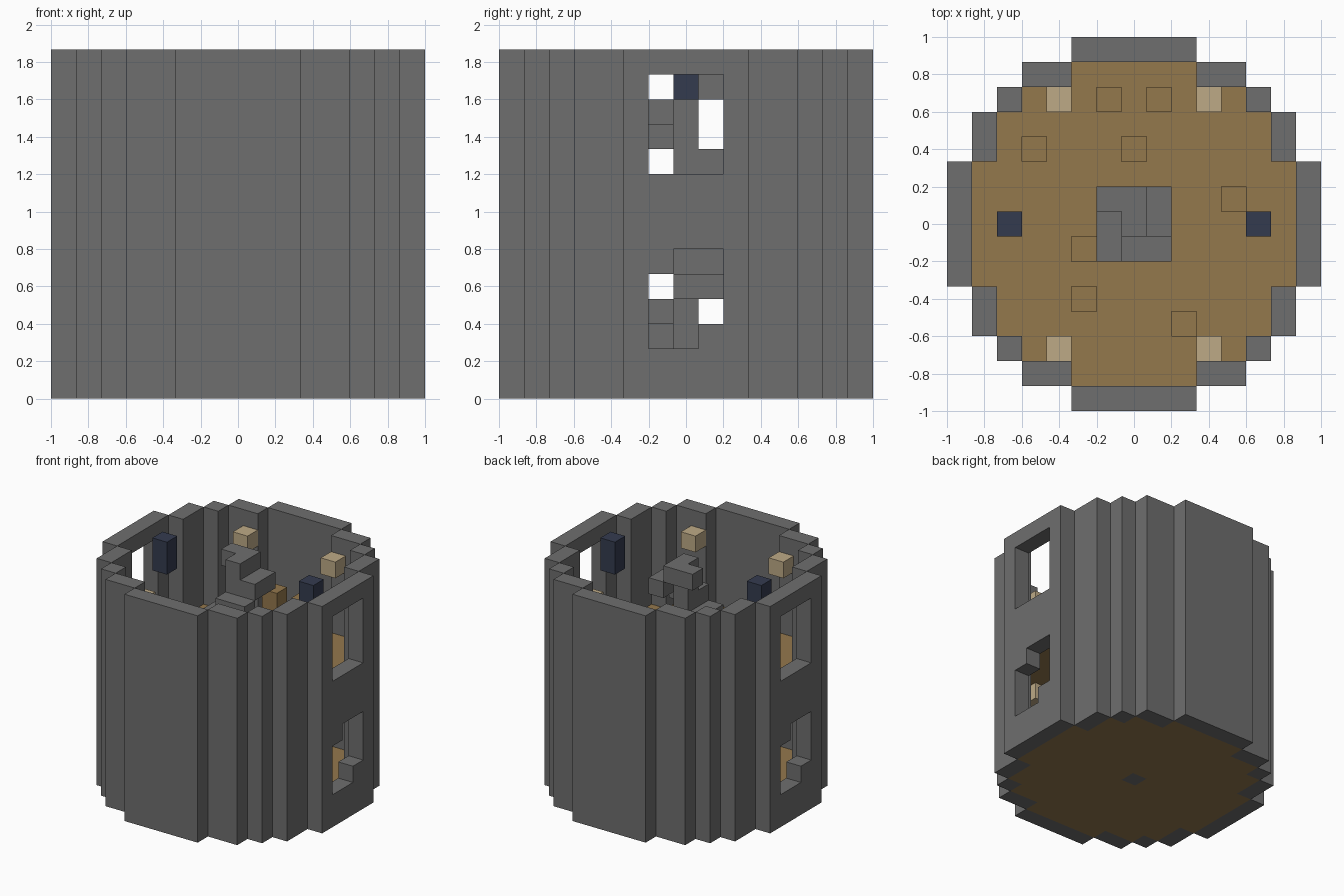
import bpy, bmesh
from math import radians
from mathutils import Vector
from itertools import product

if "Cube" in bpy.data.objects:
    bpy.data.objects.remove(bpy.data.objects["Cube"], do_unlink=True)

U = 2 / 15      # block size
STOREY = 7      # blocks per storey
HEIGHT = 2 * STOREY


def material(name, rgb):
    m = bpy.data.materials.new(name)
    m.use_nodes = True
    m.diffuse_color = (*rgb, 1)
    m.node_tree.nodes["Principled BSDF"].inputs["Base Color"].default_value = (*rgb, 1)
    return m


STONE = material("grey stone", (0.156, 0.156, 0.156))
WOOD = material("brown wood", (0.296, 0.188, 0.073))
LAMP = material("pale tan", (0.51, 0.4, 0.24))
NAVY = material("dark navy", (0.034, 0.044, 0.078))


def box(xs, ys, zs):
    """Set of block cells filling three ranges."""
    return set(product(xs, ys, zs))


def build(name, cells, mat):
    """Skin a set of block cells, keeping only the exposed faces."""
    bm = bmesh.new()
    verts = {}
    for cell in cells:
        for axis, side in product(range(3), (-1, 1)):
            near = list(cell)
            near[axis] += side
            if tuple(near) in cells:
                continue
            ring = []
            for a, b in ((-1, -1), (1, -1), (1, 1), (-1, 1)):
                p = [2 * cell[0], 2 * cell[1], 2 * cell[2] + 1]
                p[axis] += side
                p[(axis + 1) % 3] += a
                p[(axis + 2) % 3] += b
                key = tuple(p)
                if key not in verts:
                    verts[key] = bm.verts.new(Vector(p) * U / 2)
                ring.append(verts[key])
            bm.faces.new(ring if side > 0 else ring[::-1])
    # Merge coplanar block faces into clean panels
    bmesh.ops.dissolve_limit(bm, angle_limit=radians(1), verts=bm.verts[:], edges=bm.edges[:])
    mesh = bpy.data.meshes.new(name)
    bm.to_mesh(mesh)
    bm.free()
    mesh.materials.append(mat)
    obj = bpy.data.objects.new(name, mesh)
    bpy.context.collection.objects.link(obj)
    return obj


# Stepped round plan: half width of the interior in each row of blocks
inner = {0: 6, 1: 6, 2: 6, 3: 5, 4: 5, 5: 4, 6: 2}
plan = {(x, y) for x, y in product(range(-6, 7), repeat=2) if abs(x) <= inner[abs(y)]}
wall_plan = {(x + dx, y + dy) for x, y in plan
             for dx, dy in ((1, 0), (-1, 0), (0, 1), (0, -1))} - plan

# Outer wall with two windows on each side; the lower ones lack two corners
wall = {(x, y, z) for x, y in wall_plan for z in range(HEIGHT)}
for s in (-1, 1):
    lower = box([7 * s], range(-1, 2), range(2, 6)) - {(7 * s, -s, 5), (7 * s, s, 2)}
    upper = box([7 * s], range(-1, 2), range(STOREY + 2, STOREY + 6))
    wall -= lower | upper
build("outer_wall", wall, STONE)

# Ground floor around the pillar
build("ground_floor", {(x, y, 0) for x, y in plan if (x, y) != (0, 0)}, WOOD)

# Upper floor with the stairwell and missing planks
gaps = {(-4, 3), (0, 3), (4, 1), (-2, -1), (-2, -3), (2, -4)}
build("upper_floor", {(x, y, STOREY) for x, y in plan
                      if max(abs(x), abs(y)) > 1 and (x, y) not in gaps}, WOOD)

# Spiral staircase: a pillar with two-block steps winding up
steps = [((-1, 1), (0, 1)), ((-1, 0), (-1, -1)), ((0, -1), (1, -1)), ((1, 0), (1, 1))]
stairs = box([0], [0], range(HEIGHT))
for z in range(1, HEIGHT):
    stairs |= {(x, y, z) for x, y in steps[(z - 1) % 4]}
build("spiral_staircase", stairs, STONE)

# Lamps in the four corners of both storeys
for x, y in product((-3, 3), (-5, 5)):
    tag = ("left" if x > 0 else "right") + ("_back" if y > 0 else "_front")
    build("upper_lamp_" + tag, {(x, y, 12)}, LAMP)
    build("lower_lamp_" + tag, {(x, y, 6)}, LAMP)

# Hanging banners and wooden posts, mirrored left and right
for s, tag in ((1, "left"), (-1, "right")):
    build("hanging_banner_" + tag, box([5 * s], [0], (12, 13)), NAVY)
    build("wooden_post_" + tag, box([s], [5], (8, 9)), WOOD)
